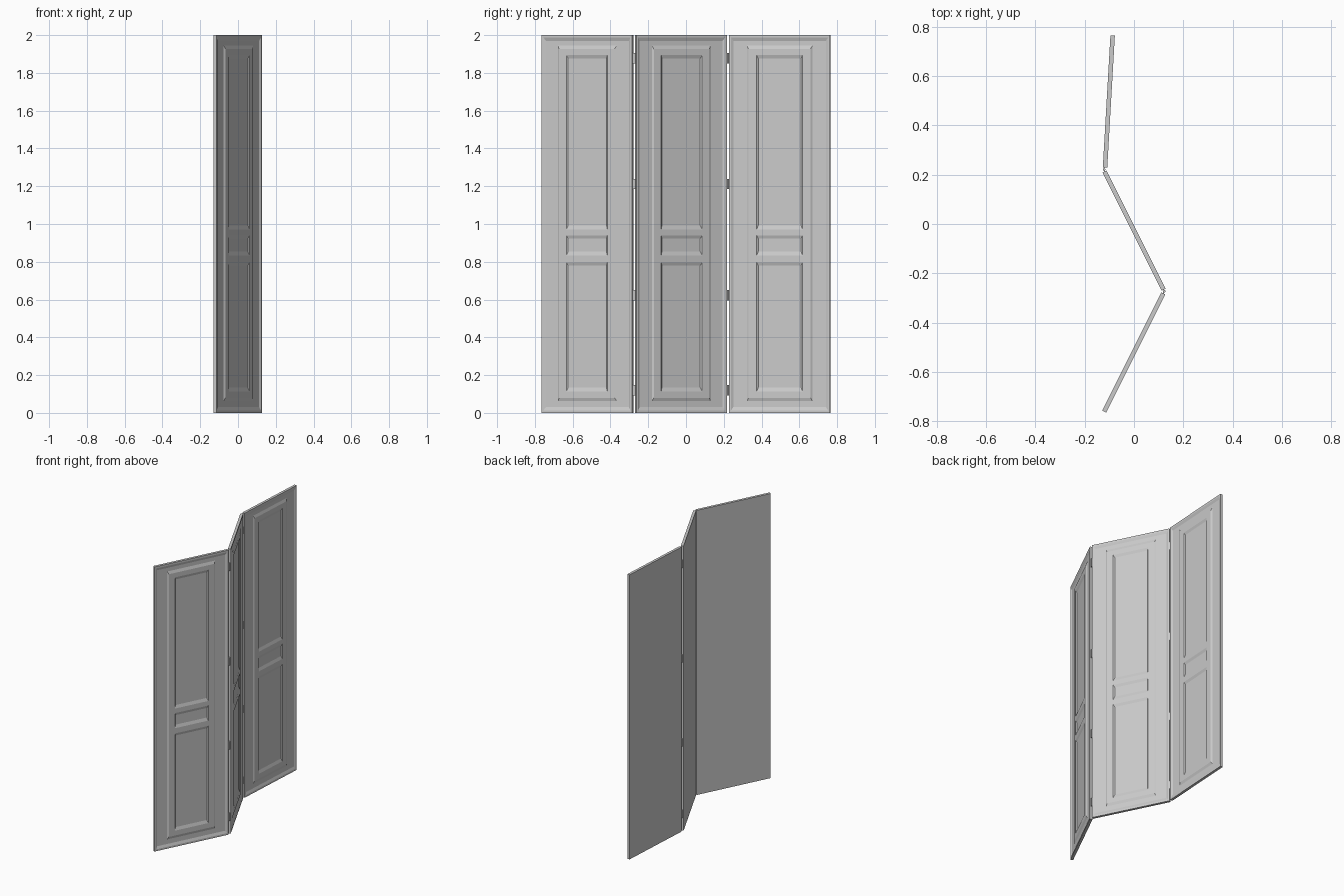
import bpy, bmesh, math
from mathutils import Matrix, Vector

if "Cube" in bpy.data.objects:
    bpy.data.objects.remove(bpy.data.objects["Cube"])

HALF_W, HEIGHT, THICK = 0.268, 2.0, 0.018


def material(name, value):
    m = bpy.data.materials.new(name)
    m.diffuse_color = (value, value, value, 1)
    m.use_nodes = True
    m.node_tree.nodes["Principled BSDF"].inputs["Base Color"].default_value = m.diffuse_color
    return m


paint = material("grey paint", 0.6)


def rect(half, low, high, x):
    """Corners of an upright rectangle facing +x, anticlockwise from the front."""
    return [(x, -half, low), (x, half, low), (x, half, high), (x, -half, high)]


def face(bm, pts):
    bm.faces.new([bm.verts.new(p) for p in pts])


def ring(bm, outer, inner):
    """Four mitred faces joining two nested rectangles."""
    for i in range(4):
        j = (i + 1) % 4
        face(bm, [outer[i], outer[j], inner[j], inner[i]])


def screen_panel(name, centre, angle):
    bm = bmesh.new()
    top = THICK / 2
    low = top - 0.006
    # flat back, edges, sunk frame and raised field, as nested rectangles
    back = rect(HALF_W, 0, HEIGHT, -top)
    face(bm, back[::-1])
    steps = [back,
             rect(HALF_W, 0, HEIGHT, top),
             rect(0.257, 0.013, 1.987, top),
             rect(0.246, 0.030, 1.970, low),
             rect(0.174, 0.062, 1.945, low),
             rect(0.164, 0.080, 1.926, top)]
    for a, b in zip(steps, steps[1:]):
        ring(bm, a, b)
    # raised field with three sunk panels
    us = [-0.164, -0.1215, 0.1215, 0.164]
    zs = [0.080, 0.114, 0.797, 0.834, 0.940, 0.972, 1.894, 1.926]
    for c in range(3):
        for r in range(7):
            u0, u1, z0, z1 = us[c], us[c + 1], zs[r], zs[r + 1]
            if c == 1 and r % 2:
                floor = rect(0.113, z0 + 0.021, z1 - 0.018, low)
                ring(bm, rect(u1, z0, z1, top), floor)
                face(bm, floor)
            else:
                face(bm, [(top, u0, z0), (top, u1, z0), (top, u1, z1), (top, u0, z1)])
    bmesh.ops.remove_doubles(bm, verts=bm.verts[:], dist=0.0001)
    bmesh.ops.recalc_face_normals(bm, faces=bm.faces[:])
    finish(name, bm, Matrix.Translation((*centre, 0)) @ Matrix.Rotation(angle, 4, "Z"))


def finish(name, bm, matrix):
    me = bpy.data.meshes.new(name)
    bm.transform(matrix)
    bm.to_mesh(me)
    bm.free()
    me.materials.append(paint)
    bpy.context.collection.objects.link(bpy.data.objects.new(name, me))


def hinge(name, pin, z, angles):
    """Barrel with one leaf running along each neighbouring panel edge."""
    bm = bmesh.new()
    bmesh.ops.create_cone(bm, cap_ends=True, segments=12, radius1=0.005, radius2=0.005, depth=0.055)
    for side, angle in zip((-1, 1), angles):
        m = (Matrix.Rotation(angle, 4, "Z") @ Matrix.Translation((0, side * 0.006, 0))
             @ Matrix.Diagonal((0.003, 0.012, 0.055, 1)))
        bmesh.ops.create_cube(bm, size=1, matrix=m)
    finish(name, bm, Matrix.Translation((*pin, z)))


# panels: turn about z away from facing +x
fold = math.atan2(0.245, 0.49)
turns = [-fold, fold, -math.radians(3.3)]
screen_panel("front_panel", (-0.001, -0.521), turns[0])
screen_panel("middle_panel", (0.0, -0.027), turns[1])
screen_panel("rear_panel", (-0.102, 0.496), turns[2])

# hinges at both folds
for i, z in enumerate((0.12, 0.622, 1.212, 1.877)):
    hinge(f"front_hinge_{i + 1}", (0.123, -0.273), z, turns[:2])
    hinge(f"rear_hinge_{i + 1}", (-0.121, 0.221), z, turns[1:])
